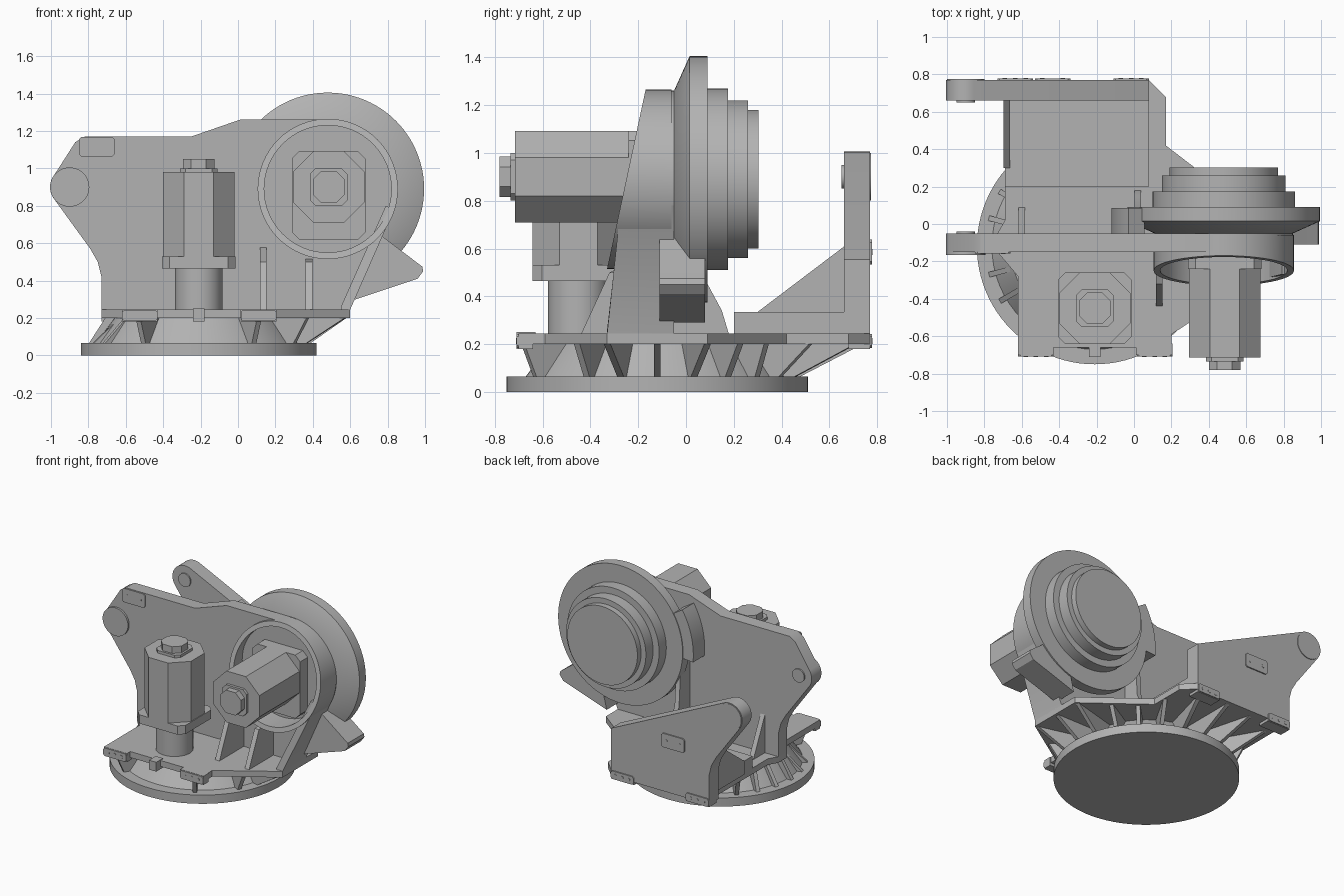
import bpy, bmesh
from math import sin, cos, radians, pi

if "Cube" in bpy.data.objects:
    bpy.data.objects.remove(bpy.data.objects["Cube"])

grey = bpy.data.materials.new("cast grey")
grey.use_nodes = True
colour = (0.45, 0.45, 0.45, 1)
grey.diffuse_color = colour
grey.node_tree.nodes["Principled BSDF"].inputs["Base Color"].default_value = colour


def finish(name, bm):
    bmesh.ops.recalc_face_normals(bm, faces=bm.faces)
    mesh = bpy.data.meshes.new(name)
    bm.to_mesh(mesh)
    bm.free()
    mesh.materials.append(grey)
    ob = bpy.data.objects.new(name, mesh)
    bpy.context.collection.objects.link(ob)
    bpy.ops.object.select_all(action='DESELECT')
    ob.select_set(True)
    bpy.context.view_layer.objects.active = ob
    bpy.ops.object.shade_smooth_by_angle(angle=radians(30))
    return ob


def place(axis, u, v, w):
    # u, v lie in the profile plane and w runs along the axis
    return {'x': (w, u, v), 'y': (u, w, v), 'z': (u, v, w)}[axis]


def prism(name, pts, lo, hi, axis='y', warp=None):
    bm = bmesh.new()
    ends = [[bm.verts.new(place(axis, u, v, w)) for u, v in pts] for w in (lo, hi)]
    n = len(pts)
    for i in range(n):
        j = (i + 1) % n
        bm.faces.new((ends[0][i], ends[0][j], ends[1][j], ends[1][i]))
    for end in ends:
        bm.faces.new(end)
    if warp:
        for vert in bm.verts:
            warp(vert.co)
    return finish(name, bm)


def lathe(name, cu, cv, profile, axis, n=64):
    # profile is a list of (radius, position along the axis)
    bm = bmesh.new()
    rings = [[bm.verts.new(place(axis, cu + r * cos(2 * pi * i / n), cv + r * sin(2 * pi * i / n), w))
              for i in range(n)] for r, w in profile]
    for a, b in zip(rings, rings[1:]):
        for i in range(n):
            j = (i + 1) % n
            bm.faces.new((a[i], a[j], b[j], b[i]))
    bm.faces.new(rings[0])
    bm.faces.new(rings[-1])
    return finish(name, bm)


def box(name, x, y, z):
    return prism(name, [(x[0], y[0]), (x[1], y[0]), (x[1], y[1]), (x[0], y[1])], z[0], z[1], 'z')


def arc(cu, cv, r, a0, a1, n=16):
    angles = [radians(a0 + (a1 - a0) * i / n) for i in range(n + 1)]
    return [(cu + r * cos(a), cv + r * sin(a)) for a in angles]


def chamfered(cu, cv, w, h, c):
    return [(cu + sx * (w - a), cv + sy * (h - b)) for sx, sy, a, b in (
        (1, 1, c, 0), (1, 1, 0, c), (1, -1, 0, c), (1, -1, c, 0),
        (-1, -1, c, 0), (-1, -1, 0, c), (-1, 1, 0, c), (-1, 1, c, 0))]


# Turntable disc and the core under the deck
lathe("base_disc", -.21, -.12, [(.63, 0), (.63, .065)], 'z', 96)
lathe("base_core", -.21, -.12, [(.55, .065), (.45, .2)], 'z', 64)

# Deck plate
deck = [(-.62, -.70), (-.43, -.70), (-.43, -.66), (.01, -.66), (.01, -.70), (.2, -.70),
        (.2, -.59), (.6, -.33), (.6, .09), (.17, .42), (.17, .68), (.08, .77),
        (-.69, .77), (-.69, .02), (-.73, -.05), (-.73, -.15), (-.62, -.28)]
prism("deck_plate", deck, .2, .245, 'z')
box("rear_deck_box", (-.69, .08), (.2, .7), (.24, .335))
box("front_key", (-.24, -.18), (-.71, -.63), (.18, .25))


def edge_distance(a):
    # distance from the disc centre to the deck edge in one direction
    best = .6
    for (x0, y0), (x1, y1) in zip(deck, deck[1:] + deck[:1]):
        dx, dy = x1 - x0, y1 - y0
        det = dx * sin(a) - dy * cos(a)
        if abs(det) > 1e-6:
            px, py = x0 + .21, y0 + .12
            s = (py * cos(a) - px * sin(a)) / det
            t = (dx * py - dy * px) / det
            if 0 <= s <= 1 and t > 0:
                best = t
    return best


# Radial ribs between disc and deck
for i in range(24):
    angle = radians(i * 15)
    if 220 < i * 15 < 325 and i * 15 not in (240, 300):
        continue
    top = min(edge_distance(angle) - .02, .86)

    def turn(co, a=angle):
        x, y = co.x, co.y
        co.x = x * cos(a) - y * sin(a) - .21
        co.y = x * sin(a) + y * cos(a) - .12
    prism(f"base_rib_{i}", [(.35, .06), (.59, .06), (top, .2), (.35, .2)], -.014, .014, 'y', turn)

# Lugged side walls
lug_edge = [(-.73, .2), (-.73, .42), (-.75, .5), (-.79, .57)]
prism("main_wall", lug_edge + arc(-.9, .9, .105, 218, 140)
      + [(-.87, 1.14), (-.82, 1.17), (-.25, 1.17), (.01, 1.26)]
      + arc(.48, .89, .37, 90, -20, 24) + [(.6, .27), (.6, .2)], -.15, -.05)
prism("rear_wall", lug_edge + arc(-.9, .9, .105, 218, 65)
      + [(.08, .555), (.08, .2)], .66, .77)
lathe("main_lug_boss", -.9, .9, [(.105, -.165), (.105, -.1)], 'y', 40)
lathe("main_lug_pin", -.9, .9, [(.05, -.1), (.05, -.04)], 'y', 32)
lathe("rear_lug_boss", -.9, .9, [(.05, .65), (.05, .7)], 'y', 32)
lathe("rear_lug_face", -.9, .9, [(.1, .7), (.1, .775)], 'y', 40)


# Bolted pads with round bolt heads
def pad(name, x, z, y, out, bolts):
    w = .095
    prism(name, chamfered(x, z, w, .052 if bolts == 2 else .03, .012), y, y + out * .009)
    for k in range(bolts):
        bx = x + (k - (bolts - 1) / 2) * (.11 if bolts == 2 else .055)
        lathe(f"{name}_bolt_{k}", bx, z, [(.012, y), (.012, y + out * .011)], 'y', 16)


pad("wall_pad", -.755, 1.115, -.15, -1, 2)
pad("rear_pad", -.435, .585, .77, 1, 2)
for side, x in (("right", -.525), ("left", .11)):
    box(f"front_tab_{side}", (x - .095, x + .095), (-.7, -.64), (.18, .245))
    pad(f"front_tab_pad_{side}", x, .213, -.7, -1, 3)
for side, x in (("right", -.635), ("left", -.015)):
    box(f"rear_tab_{side}", (x - .095, x + .095), (.68, .77), (.18, .245))
    pad(f"rear_tab_pad_{side}", x, .213, .77, 1, 3)


# Sloped-front housing ring round the side motor
def front(z):
    return max(-.33, -.17 - (1.26 - z) * .215)


bm = bmesh.new()
rows = []
for i in range(64):
    c, s = cos(2 * pi * i / 64), sin(2 * pi * i / 64)
    rows.append([bm.verts.new((.48 + r * c, front(.89 + r * s) if forward else -.06, .89 + r * s))
                 for r, forward in ((.375, 0), (.375, 1), (.34, 1), (.34, 0))])
for a, b in zip(rows, rows[1:] + rows[:1]):
    for k in range(4):
        bm.faces.new((a[k], b[k], b[(k + 1) % 4], a[(k + 1) % 4]))
finish("housing_ring", bm)


def slope(co):
    if co.y < -.16:
        co.y = front(co.z)


prism("housing_side", [(.835, .78), (.6, .245), (.6, .2), (.55, .2), (.55, .26), (.79, .8)], -.33, -.05, 'y', slope)

# Stepped gear housing
lathe("stepped_wheel", .48, .89, [(.37, -.05), (.515, .015), (.515, .09), (.38, .09), (.38, .175),
                                  (.33, .175), (.33, .26), (.29, .26), (.29, .303)], 'y', 96)
prism("stop_block", [(.7, .7), (.78, .63), (.985, .475), (.99, .45), (.96, .41), (.6, .29)], -.11, .08)
prism("rear_arc_stop", arc(.48, .89, .6, 148, 185) + arc(.48, .89, .5, 185, 148), -.06, .085)

# Gussets
for name, x, prof in (
        ("front_gusset_a", .135, [(-.44, .24), (-.1, .24), (-.1, .6), (-.32, .5)]),
        ("front_gusset_b", .38, [(-.44, .24), (-.1, .24), (-.1, .52), (-.32, .5)]),
        ("back_gusset_a", -.6, [(-.06, .24), (.09, .24), (.06, .3), (-.06, .55)]),
        ("back_gusset_b", .02, [(-.06, .24), (.18, .24), (.15, .34), (.08, .47), (.05, .9), (-.06, .9)]),
        ("rear_gusset", -.68, [(.3, .24), (.67, .24), (.67, .615), (.3, .335)])):
    prism(name, prof, x - .018, x + .018, 'x')


# Motors: one upright, one lying along y
def motor(name, axis, cu, cv, flange, body, tip, drop):
    way = 1 if tip > body else -1
    prism(f"{name}_flange", chamfered(cu, cv - drop, .197, .192 + drop, .04), flange[0], flange[1], axis)
    prism(f"{name}_body", chamfered(cu, cv, .192, .192, .112), flange[1], body, axis)
    prism(f"{name}_cap_plate", chamfered(cu, cv, .1, .1, .03), body, body + way * .02, axis)
    prism(f"{name}_cap", chamfered(cu, cv, .085, .085, .045), body + way * .02, tip, axis)


motor("upright_motor", 'z', -.21, -.45, (.465, .53), .98, 1.05, 0)
lathe("upright_motor_neck", -.21, -.45, [(.127, .22), (.127, .47)], 'z', 48)
motor("side_motor", 'y', .485, .9, (-.14, -.24), -.715, -.78, .045)
